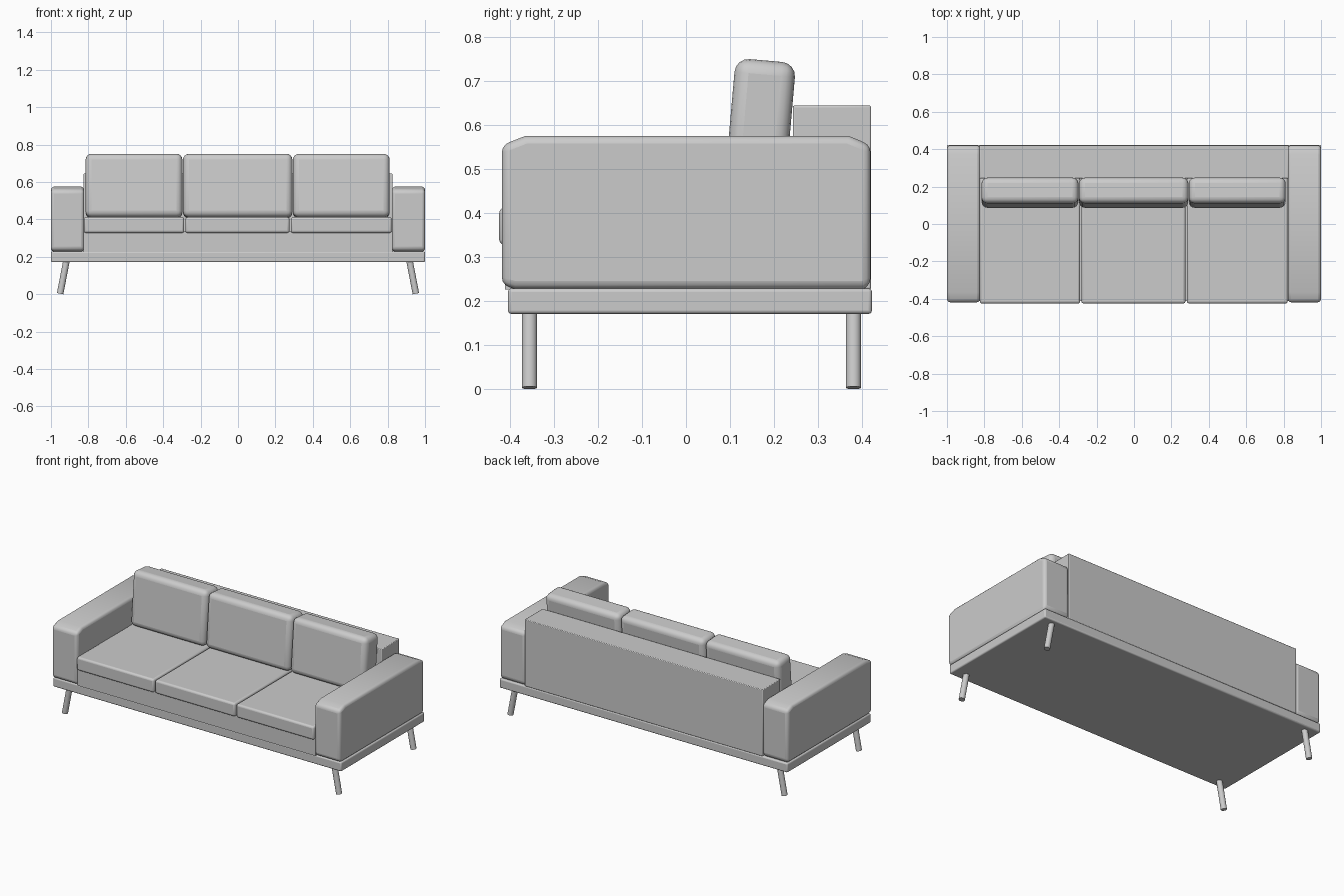
import bpy, bmesh, math
from mathutils import Vector

if "Cube" in bpy.data.objects:
    bpy.data.objects.remove(bpy.data.objects["Cube"])


def finish(obj, bevel=0.0, segments=3):
    """Bevel the edges and shade smoothly, keeping hard edges."""
    if bevel:
        m = obj.modifiers.new("soft_edges", "BEVEL")
        m.width, m.segments, m.limit_method = bevel, segments, "ANGLE"
        m.angle_limit = math.radians(40)
    bpy.ops.object.select_all(action="DESELECT")
    obj.select_set(True)
    bpy.context.view_layer.objects.active = obj
    bpy.ops.object.shade_smooth_by_angle(angle=math.radians(35))
    return obj


def box(name, x, y, z, bevel=0.0, segments=3, tilt=0.0):
    """Box from (min, max) ranges, optionally leaning about x."""
    bpy.ops.mesh.primitive_cube_add(size=1)
    obj = bpy.context.object
    obj.name = name
    size = [r[1] - r[0] for r in (x, y, z)]
    for v in obj.data.vertices:
        v.co = Vector(c * s for c, s in zip(v.co, size))
    obj.location = [(r[0] + r[1]) / 2 for r in (x, y, z)]
    obj.rotation_euler.x = tilt
    return finish(obj, bevel, segments)


def arm(name, side):
    """Side profile with sloped corners, extruded across the arm width."""
    profile = [(-0.39, 0.228), (0.405, 0.228), (0.42, 0.237), (0.42, 0.555),
               (0.37, 0.576), (-0.365, 0.576), (-0.419, 0.555), (-0.419, 0.237)]
    bm = bmesh.new()
    face = bm.faces.new([bm.verts.new((side * 0.823, y, z)) for y, z in profile])
    ext = bmesh.ops.extrude_face_region(bm, geom=[face])
    verts = [v for v in ext["geom"] if isinstance(v, bmesh.types.BMVert)]
    bmesh.ops.translate(bm, verts=verts, vec=(side * 0.177, 0, 0))
    bmesh.ops.recalc_face_normals(bm, faces=bm.faces)
    mesh = bpy.data.meshes.new(name)
    bm.to_mesh(mesh)
    bm.free()
    obj = bpy.data.objects.new(name, mesh)
    bpy.context.collection.objects.link(obj)
    return finish(obj, 0.02)


def leg(name, side, y):
    """Round leg splayed outward."""
    foot, top = Vector((side * 0.951, y, 0.003)), Vector((side * 0.915, y, 0.19))
    axis = top - foot
    bpy.ops.mesh.primitive_cylinder_add(vertices=24, radius=0.0175, depth=axis.length,
                                        location=(foot + top) / 2)
    obj = bpy.context.object
    obj.name = name
    obj.rotation_euler = axis.to_track_quat("Z", "Y").to_euler()
    finish(obj)


# Frame: plinth, seat platform and backrest
box("base", (-1, 1), (-0.405, 0.423), (0.171, 0.229), 0.008)
box("seat_platform", (-0.825, 0.825), (-0.412, 0.30), (0.227, 0.335))
box("backrest", (-0.826, 0.826), (0.243, 0.421), (0.227, 0.645), 0.004, 2)

# Arms and legs
for side, label in ((-1, "left"), (1, "right")):
    arm(label + "_arm", side)
    leg(label + "_front_leg", side, -0.356)
    leg(label + "_back_leg", side, 0.381)

# Seat cushions
for i, x in enumerate([(-0.824, -0.288), (-0.281, 0.275), (0.283, 0.822)]):
    box(f"seat_cushion_{i + 1}", x, (-0.425, 0.25), (0.328, 0.412), 0.012)

# Leaning back cushions
for i, x in enumerate([(-0.815, -0.297), (-0.294, 0.291), (0.293, 0.811)]):
    box(f"back_cushion_{i + 1}", x, (0.098, 0.236), (0.408, 0.748), 0.032, 4,
        math.radians(-5))
